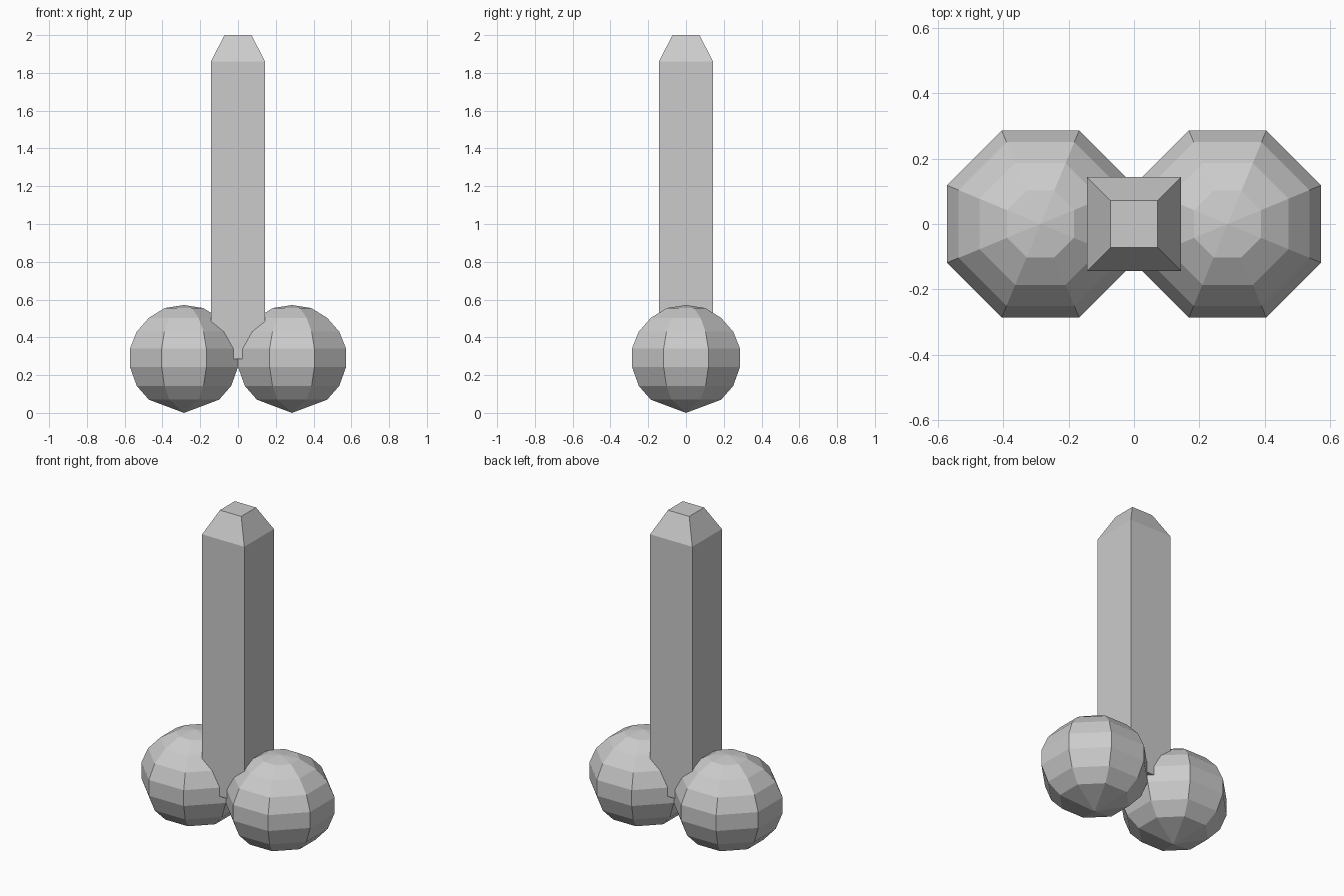
import bpy
import bmesh
from math import cos, sin, pi

if "Cube" in bpy.data.objects:
    bpy.data.objects.remove(bpy.data.objects["Cube"])


def loft(name, rings, sides, center, tip_bottom=None, tip_top=None):
    """Stack flat-to-axis polygon rings (apothem, z), closed by tips or caps."""
    bm = bmesh.new()
    cx, cy = center
    loops = []
    for apothem, z in rings:
        r = apothem / cos(pi / sides)
        loops.append([bm.verts.new((cx + r * cos((2 * i + 1) * pi / sides),
                                    cy + r * sin((2 * i + 1) * pi / sides), z))
                      for i in range(sides)])
    for a, b in zip(loops, loops[1:]):
        for i in range(sides):
            j = (i + 1) % sides
            bm.faces.new((a[i], a[j], b[j], b[i]))
    for loop, tip in ((loops[0], tip_bottom), (loops[-1], tip_top)):
        if tip is None:
            bm.faces.new(loop)
        else:
            v = bm.verts.new((cx, cy, tip))
            for i in range(sides):
                bm.faces.new((loop[i], loop[(i + 1) % sides], v))
    bmesh.ops.recalc_face_normals(bm, faces=bm.faces)
    mesh = bpy.data.meshes.new(name)
    bm.to_mesh(mesh)
    bm.free()
    obj = bpy.data.objects.new(name, mesh)
    bpy.context.collection.objects.link(obj)
    return obj


# Faceted eight-sided balls at the base
ball_rings = [(0.186, 0.07), (0.25, 0.143), (0.286, 0.243), (0.286, 0.34),
              (0.25, 0.43), (0.186, 0.503), (0.102, 0.555)]
for name, x in (("left_ball", -0.286), ("right_ball", 0.286)):
    loft(name, ball_rings, 8, (x, 0), tip_bottom=0.0, tip_top=0.571)

# Square column with a tapered top
loft("column", [(0.143, 0.286), (0.143, 1.86), (0.072, 2.0)], 4, (0, 0))
